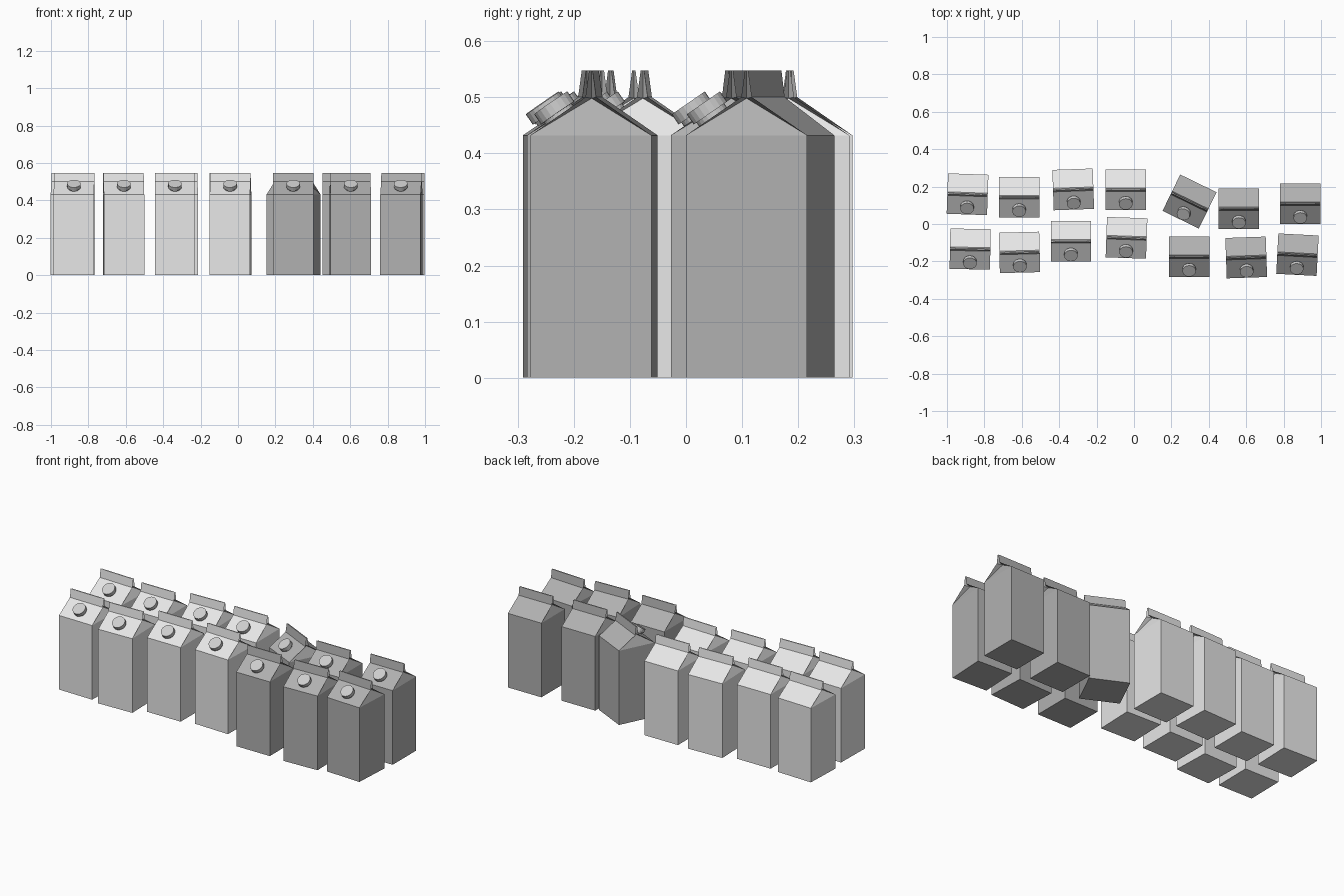
import bpy, bmesh, math
from mathutils import Matrix, Vector

cube = bpy.data.objects.get("Cube")
if cube:
    bpy.data.objects.remove(cube, do_unlink=True)


def make_material(name, value):
    mat = bpy.data.materials.new(name)
    mat.use_nodes = True
    colour = (value, value, value, 1)
    mat.diffuse_color = colour
    mat.node_tree.nodes["Principled BSDF"].inputs["Base Color"].default_value = colour
    return mat


light = make_material("light grey card", 0.8)
dark = make_material("dark grey card", 0.44)
cap_grey = make_material("cap grey", 0.62)

HALF = 0.108          # half width of the square body
SHOULDER = 0.432      # top of the walls
RIDGE = 0.5           # top of the roof
TOP = 0.548           # top of the sealed fin
FOLD = 0.03           # how far the gable ends tuck in


def carton_mesh(name, mat):
    bm = bmesh.new()

    def corners(z, y):
        # front left, front right, back right, back left
        return [bm.verts.new(p) for p in
                ((-HALF, -y, z), (HALF, -y, z), (HALF, y, z), (-HALF, y, z))]

    base, wall = corners(0, HALF), corners(SHOULDER, HALF)
    ridge, fin = corners(RIDGE, 0.0095), corners(TOP, 0.003)
    tuck = {s: bm.verts.new((s * (HALF - FOLD), 0, RIDGE - 0.002)) for s in (-1, 1)}
    notch = {s: bm.verts.new((s * (HALF - FOLD), 0, TOP)) for s in (-1, 1)}

    # floor and walls
    bm.faces.new(base[::-1])
    for i in range(4):
        j = (i + 1) % 4
        bm.faces.new((base[i], base[j], wall[j], wall[i]))
    # roof slopes and fin sides
    for i, j in ((0, 1), (2, 3)):
        bm.faces.new((wall[i], wall[j], ridge[j], ridge[i]))
        bm.faces.new((ridge[i], ridge[j], fin[j], fin[i]))
    # folded gable ends
    for i, j, s in ((1, 2, 1), (3, 0, -1)):
        bm.faces.new((wall[i], wall[j], tuck[s]))
        bm.faces.new((wall[i], tuck[s], ridge[i]))
        bm.faces.new((wall[j], ridge[j], tuck[s]))
        bm.faces.new((ridge[i], tuck[s], notch[s], fin[i]))
        bm.faces.new((ridge[j], fin[j], notch[s], tuck[s]))
    # sealed top edge
    bm.faces.new((fin[0], fin[1], notch[1], notch[-1]))
    bm.faces.new((fin[2], fin[3], notch[-1], notch[1]))
    bmesh.ops.recalc_face_normals(bm, faces=bm.faces)
    mesh = bpy.data.meshes.new(name)
    bm.to_mesh(mesh)
    bm.free()
    mesh.materials.append(mat)
    return mesh


def cap_mesh():
    # narrow neck under a wider screw cap, tilted onto the front slope
    bm = bmesh.new()
    for radius, low, high in ((0.03, -0.004, 0.01), (0.036, 0.008, 0.03)):
        bmesh.ops.create_cone(bm, cap_ends=True, segments=20, radius1=radius,
                              radius2=radius, depth=high - low,
                              matrix=Matrix.Translation((0, 0, (low + high) / 2)))
    slope = math.atan2(RIDGE - SHOULDER, HALF - 0.0095)
    seat = Vector((0, -0.06, SHOULDER + (HALF - 0.06) * math.tan(slope)))
    bm.transform(Matrix.Translation(seat) @ Matrix.Rotation(slope, 4, "X"))
    mesh = bpy.data.meshes.new("screw_cap")
    bm.to_mesh(mesh)
    bm.free()
    mesh.materials.append(cap_grey)
    return mesh


light_mesh = carton_mesh("light_carton", light)
dark_mesh = carton_mesh("dark_carton", dark)
cap = cap_mesh()

# x, y and turn in degrees of each carton
back_row = [(-0.89, 0.159, -2), (-0.614, 0.144, 0), (-0.325, 0.185, 2),
            (-0.044, 0.183, 0), (0.297, 0.12, -26), (0.561, 0.081, 0),
            (0.889, 0.108, 0)]
front_row = [(-0.876, -0.134, -1), (-0.612, -0.152, 1.5), (-0.337, -0.093, 0),
             (-0.04, -0.074, -2), (0.295, -0.175, 0), (0.6, -0.179, 2),
             (0.874, -0.164, -3)]

for row, places in (("back", back_row), ("front", front_row)):
    for n, (x, y, turn) in enumerate(places, 1):
        body = dark_mesh if x > 0.1 else light_mesh
        for part, mesh in (("carton", body), ("cap", cap)):
            obj = bpy.data.objects.new(f"{row}_{part}_{n}", mesh)
            obj.location = (x, y, 0)
            obj.rotation_euler.z = math.radians(turn)
            bpy.context.collection.objects.link(obj)
